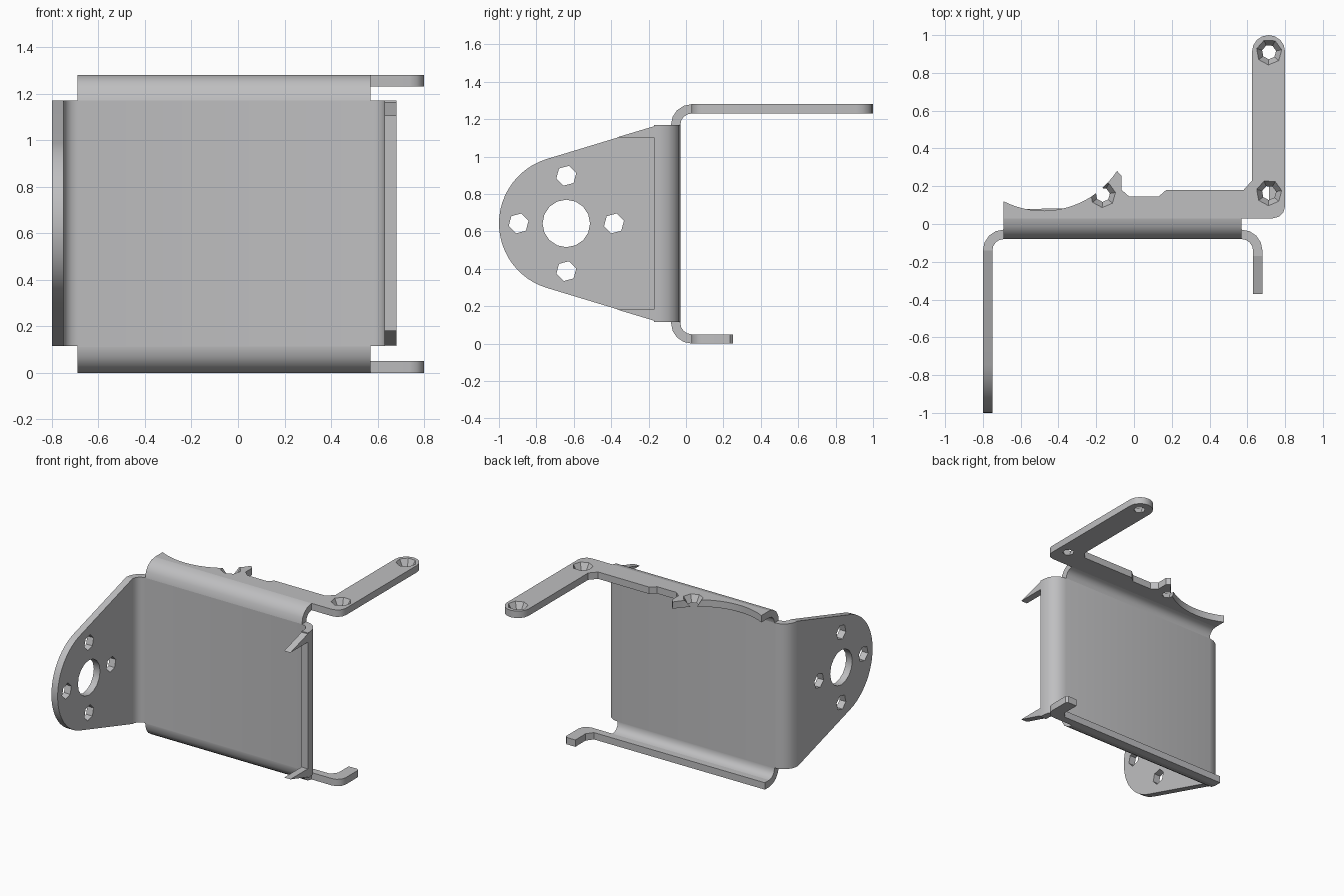
import bpy, bmesh, math

if "Cube" in bpy.data.objects:
    bpy.data.objects.remove(bpy.data.objects["Cube"])

T = 0.05          # sheet thickness
R_OUT, R_IN = 0.11, 0.06   # bend radii

steel = bpy.data.materials.new("grey_steel")
steel.diffuse_color = (0.52, 0.52, 0.53, 1)
steel.use_nodes = True
steel.node_tree.nodes["Principled BSDF"].inputs["Base Color"].default_value = steel.diffuse_color

AXES = {
    'x': lambda p, h: (h, p[0], p[1]),   # profile in y, z
    'z': lambda p, h: (p[0], p[1], h),   # profile in x, y
}


def loft(name, bottom, top, axis, lo, hi):
    """Solid between two matching outlines."""
    f, bm = AXES[axis], bmesh.new()
    a = [bm.verts.new(f(p, lo)) for p in bottom]
    b = [bm.verts.new(f(p, hi)) for p in top]
    bm.faces.new(a)
    bm.faces.new(b)
    for i in range(len(a)):
        j = (i + 1) % len(a)
        bm.faces.new((a[i], a[j], b[j], b[i]))
    bmesh.ops.recalc_face_normals(bm, faces=bm.faces)
    me = bpy.data.meshes.new(name)
    bm.to_mesh(me)
    bm.free()
    me.materials.append(steel)
    ob = bpy.data.objects.new(name, me)
    bpy.context.collection.objects.link(ob)
    return ob


def prism(name, pts, axis, lo, hi):
    return loft(name, pts, pts, axis, lo, hi)


def arc(cx, cy, r, a0, a1, n):
    return [(cx + r * math.cos(math.radians(a0 + (a1 - a0) * i / n)),
             cy + r * math.sin(math.radians(a0 + (a1 - a0) * i / n)))
            for i in range(n + 1)]


def ring(cx, cy, r, n, turn=0):
    return arc(cx, cy, r, turn, turn + 360, n)[:-1]


def activate(ob):
    bpy.ops.object.select_all(action='DESELECT')
    ob.select_set(True)
    bpy.context.view_layer.objects.active = ob


def cut(ob, cutter):
    m = ob.modifiers.new("cut", 'BOOLEAN')
    m.operation, m.solver, m.object = 'DIFFERENCE', 'EXACT', cutter
    activate(ob)
    bpy.ops.object.modifier_apply(modifier=m.name)
    bpy.data.objects.remove(cutter)


# main sheet with its two side bends, including the short right lip
sheet = (arc(-0.69, -0.14, R_OUT, 180, 90, 4)
         + arc(0.57, -0.14, R_OUT, 90, 0, 4)
         + [(0.68, -0.17), (0.63, -0.17)]
         + arc(0.57, -0.14, R_IN, 0, 90, 4)
         + arc(-0.69, -0.14, R_IN, 90, 180, 4))
parts = [prism("back_plate", sheet, 'z', 0.115, 1.17)]

# pointed prongs on the right lip
for name, s in (("upper_prong", 1), ("lower_prong", -1)):
    tri = [(-0.17, 0.6425 + s * z) for z in (0.52, 0.46)] + [(-0.37, 0.6425 + s * 0.46)]
    parts.append(prism(name, tri, 'x', 0.63, 0.68))

# top and bottom bends
for name, cz, s in (("top_bend", 1.17, 1), ("bottom_bend", 0.11, -1)):
    prof = arc(0.03, cz, R_OUT, 180, 180 - s * 90, 4) + arc(0.03, cz, R_IN, 180 - s * 90, 180, 4)
    if s < 0:   # carry the sheet on to the back plate edge
        prof = [(-0.08, 0.115)] + prof + [(-0.03, 0.115)]
    parts.append(prism(name, prof, 'x', -0.69, 0.57))

# left mounting ear: tapered with a round end, motor hole and four screw holes
CY, CZ = -0.64, 0.6425
ear = prism("mounting_ear",
            [(-0.14, 1.17)] + arc(CY, CZ, 0.36, 107, 253, 24) + [(-0.14, 0.115)],
            'x', -0.80, -0.75)
cut(ear, prism("hole", ring(CY, CZ, 0.127, 16), 'x', -0.9, -0.6))
for k in range(4):
    a = k * math.pi / 2
    cut(ear, prism("hole", ring(CY + 0.255 * math.cos(a), CZ + 0.255 * math.sin(a), 0.055, 6, 15),
                   'x', -0.9, -0.6))
parts.append(ear)

# top flange with scooped edge and long arm
outline = (arc(-0.48, 0.536, 0.466, 243.2, 326.8, 18)
           + [(-0.065, 0.255), (-0.065, 0.18), (-0.025, 0.145), (0.13, 0.145),
              (0.17, 0.18), (0.58, 0.18), (0.625, 0.23)]
           + arc(0.7125, 0.9125, 0.0875, 180, 0, 8)
           + arc(0.735, 0.095, 0.065, 0, -90, 3)
           + [(-0.69, 0.03)])
flange = prism("top_flange", outline, 'z', 1.23, 1.28)
# countersunk screw holes
for x, y in ((0.715, 0.91), (0.715, 0.165), (-0.165, 0.155)):
    cut(flange, loft("sink", ring(x, y, 0.032, 7, 10), ring(x, y, 0.074, 7, 10), 'z', 1.22, 1.29))
parts.append(flange)

# bottom flange: narrow strip ending in a hook
hook = ([(-0.69, 0.03)] + arc(0.735, 0.095, 0.065, -90, 0, 3)
        + [(0.80, 0.235), (0.785, 0.25), (0.715, 0.25), (0.715, 0.13)]
        + [(0.68, 0.085), (-0.69, 0.08)])
parts.append(prism("bottom_flange", hook, 'z', 0.0, T))

for ob in parts:
    activate(ob)
    bpy.ops.object.shade_smooth_by_angle(angle=math.radians(35))
